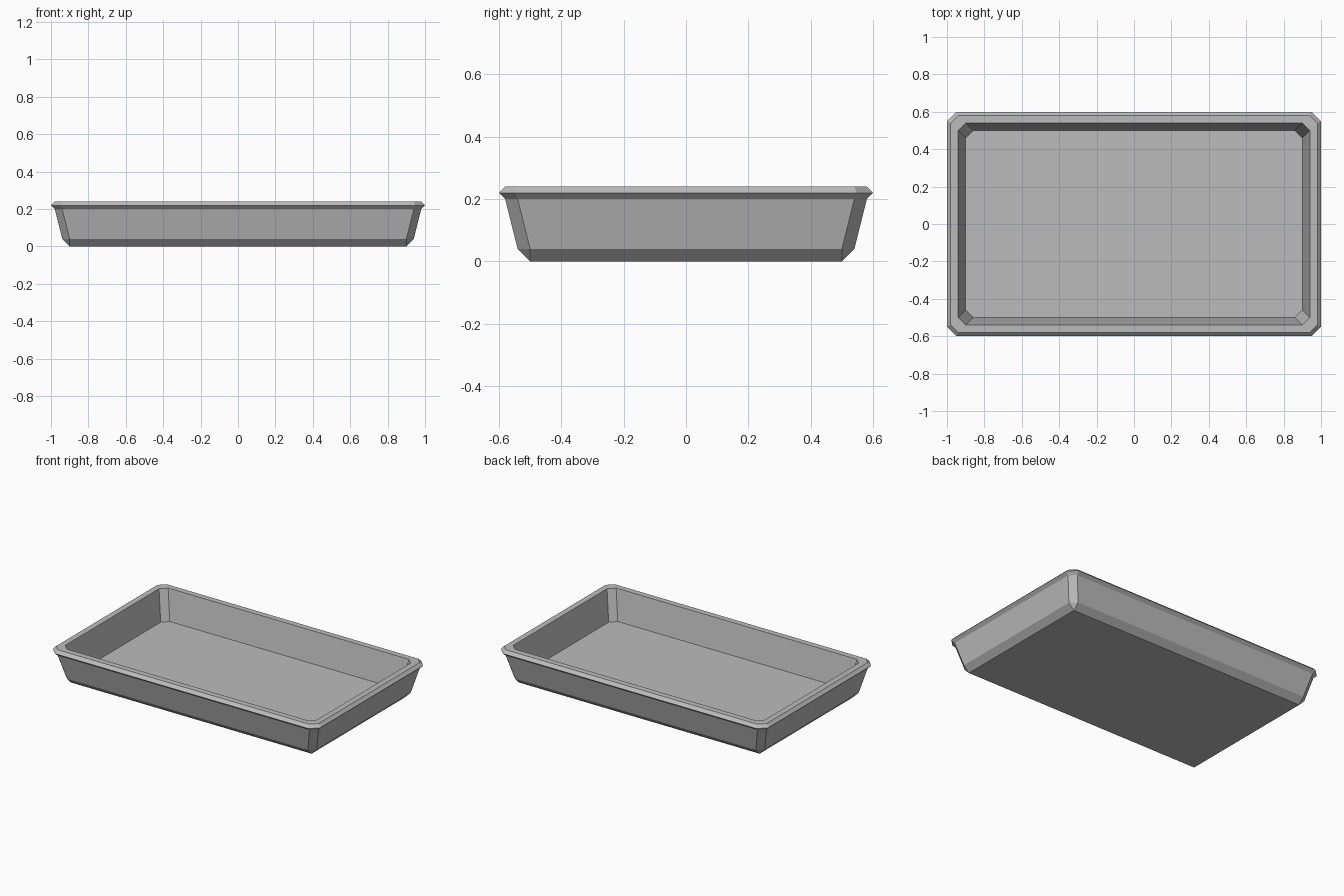
import bpy, bmesh

cube = bpy.data.objects.get("Cube")
if cube:
    bpy.data.objects.remove(cube, do_unlink=True)

# One grey metal for the whole tray
grey = bpy.data.materials.new("grey metal")
grey.use_nodes = True
colour = (0.50, 0.50, 0.50, 1)
grey.diffuse_color = colour
grey.node_tree.nodes["Principled BSDF"].inputs["Base Color"].default_value = colour


def ring(bm, x, y, z, cut):
    """Rectangle with cut corners, counter-clockwise; no cut gives four points."""
    points = []
    for sx, sy in ((1, -1), (1, 1), (-1, 1), (-1, -1)):
        pair = [(sx * (x - cut), sy * y), (sx * x, sy * (y - cut))]
        if sx * sy > 0:
            pair.reverse()
        points += pair if cut else pair[:1]
    return [bm.verts.new((px, py, z)) for px, py in points]


# Wall section from the underside, over the rim, to the floor:
# half width, half depth, height, corner cut
SECTION = [
    (0.94, 0.54, 0.04, 0.04),
    (0.98, 0.58, 0.20, 0.04),
    (1.00, 0.60, 0.22, 0.052),
    (0.98, 0.58, 0.24, 0.04),
    (0.94, 0.54, 0.24, 0.04),
    (0.90, 0.50, 0.04, 0.04),
]

bm = bmesh.new()
base = ring(bm, 0.90, 0.50, 0.0, 0)
rings = [ring(bm, *row) for row in SECTION]

# Underside and floor
bm.faces.new(base[::-1])
bm.faces.new(rings[-1])

# Foot bevel: square base meets the cut corners in triangles
low = rings[0]
for i in range(4):
    a, b = low[2 * i], low[2 * i + 1]
    c = low[(2 * i + 2) % 8]
    bm.faces.new((base[i], b, a))
    bm.faces.new((base[i], base[(i + 1) % 4], c, b))

# Walls and rim
for lower, upper in zip(rings, rings[1:]):
    for i in range(8):
        j = (i + 1) % 8
        bm.faces.new((lower[i], lower[j], upper[j], upper[i]))

bmesh.ops.recalc_face_normals(bm, faces=bm.faces)
mesh = bpy.data.meshes.new("tray")
bm.to_mesh(mesh)
bm.free()
mesh.materials.append(grey)
tray = bpy.data.objects.new("tray", mesh)
bpy.context.collection.objects.link(tray)
